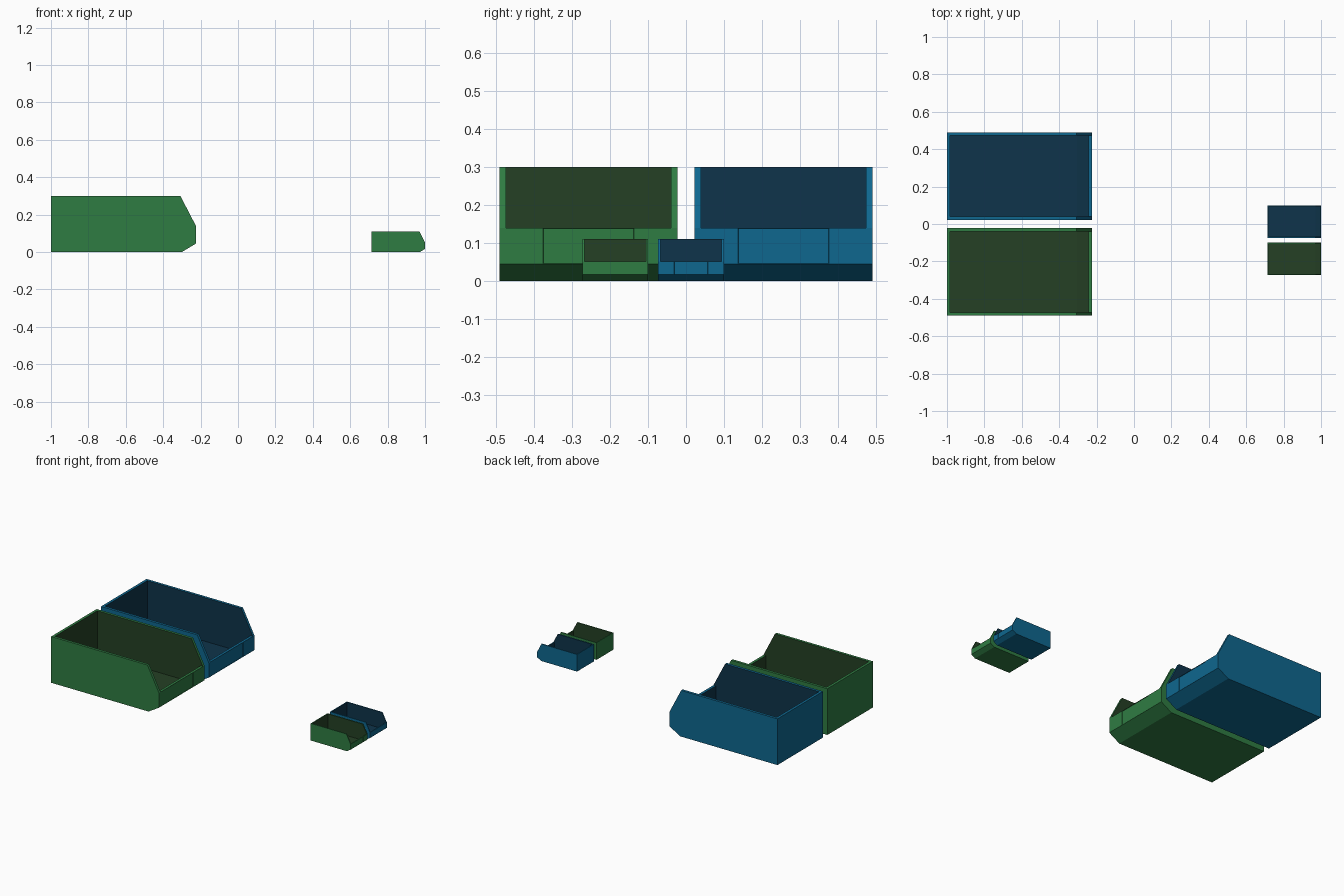
import bpy, bmesh
from mathutils import Vector

cube = bpy.data.objects.get("Cube")
if cube:
    bpy.data.objects.remove(cube, do_unlink=True)


def material(name, rgb):
    mat = bpy.data.materials.new(name)
    mat.use_nodes = True
    mat.diffuse_color = (*rgb, 1)
    mat.node_tree.nodes["Principled BSDF"].inputs["Base Color"].default_value = (*rgb, 1)
    return mat


GREEN = material("green", (0.028, 0.20, 0.055)), material("dark green", (0.018, 0.051, 0.018))
BLUE = material("blue", (0.0045, 0.136, 0.275)), material("dark blue", (0.0045, 0.034, 0.069))

LENGTH, WIDTH, HEIGHT, LIP, WALL = 0.775, 0.468, 0.30, 0.14, 0.017

# Side profiles, running from the back rim down, along the floor and up to the sloped opening
OUTER = [(0, HEIGHT), (0, 0), (0.70, 0), (LENGTH, 0.045), (LENGTH, LIP), (0.692, HEIGHT)]
INNER = [(WALL, HEIGHT), (WALL, WALL), (0.695, WALL), (LENGTH - WALL, 0.055),
         (LENGTH - WALL, LIP), (LENGTH, LIP), (0.692, HEIGHT)]


def bin_tray(name, mats, back_x, centre_y, scale=1.0):
    bm = bmesh.new()
    half, inside = WIDTH / 2, WIDTH / 2 - WALL

    def row(profile, y):
        return [bm.verts.new((x, y, z)) for x, z in profile]

    def face(verts, mat=0):
        bm.faces.new(verts).material_index = mat

    oa, ob = row(OUTER, -half), row(OUTER, half)
    ia, ib = row(INNER, -inside), row(INNER, inside)

    # Outer shell: sides, back, floor and chamfer
    face(oa)
    face(ob[::-1])
    for k in range(3):
        face([oa[k], ob[k], ob[k + 1], oa[k + 1]])
    # Front wall, whose top edge also carries the lip corners
    face([oa[3], ob[3], ob[4], ib[5], ia[5], oa[4]])

    # Inner shell
    face(ia[::-1], 1)
    face(ib, 1)
    for k in range(4):
        face([ia[k + 1], ib[k + 1], ib[k], ia[k]], 1)

    # Rim: back, front lip, then the tops and slopes of both sides
    face([oa[0], ia[0], ib[0], ob[0]])
    face([ia[4], ia[5], ib[5], ib[4]])
    for o, i in ((oa, ia), (ob, ib)):
        face([o[0], o[5], i[6], i[0]])
        face([o[5], o[4], i[5], i[6]])
    bmesh.ops.recalc_face_normals(bm, faces=bm.faces)

    # Shallow label panel in the middle of the front wall
    def front_faces():
        return [f for f in bm.faces if f.normal.x > 0.99 and f.calc_center_median().x > LENGTH - 0.001]

    for y in (-0.12, 0.12):
        faces = front_faces()
        edges = list({e for f in faces for e in f.edges})
        verts = list({v for f in faces for v in f.verts})
        bmesh.ops.bisect_plane(bm, geom=faces + edges + verts,
                               plane_co=Vector((0, y, 0)), plane_no=Vector((0, 1, 0)))
    middle = [f for f in front_faces() if abs(f.calc_center_median().y) < 0.05]
    bmesh.ops.inset_region(bm, faces=middle, thickness=0.002, depth=-0.004)

    mesh = bpy.data.meshes.new(name)
    bm.to_mesh(mesh)
    bm.free()
    for mat in mats:
        mesh.materials.append(mat)
    obj = bpy.data.objects.new(name, mesh)
    obj.location = (back_x, centre_y, 0)
    obj.scale = (scale, scale, scale)
    bpy.context.collection.objects.link(obj)


# Two large bins and two small ones
bin_tray("large_green_bin", GREEN, -1.0, -0.256)
bin_tray("large_blue_bin", BLUE, -1.0, 0.256)
SMALL = 0.37
bin_tray("small_green_bin", GREEN, 1 - LENGTH * SMALL, -0.186, SMALL)
bin_tray("small_blue_bin", BLUE, 1 - LENGTH * SMALL, 0.013, SMALL)
